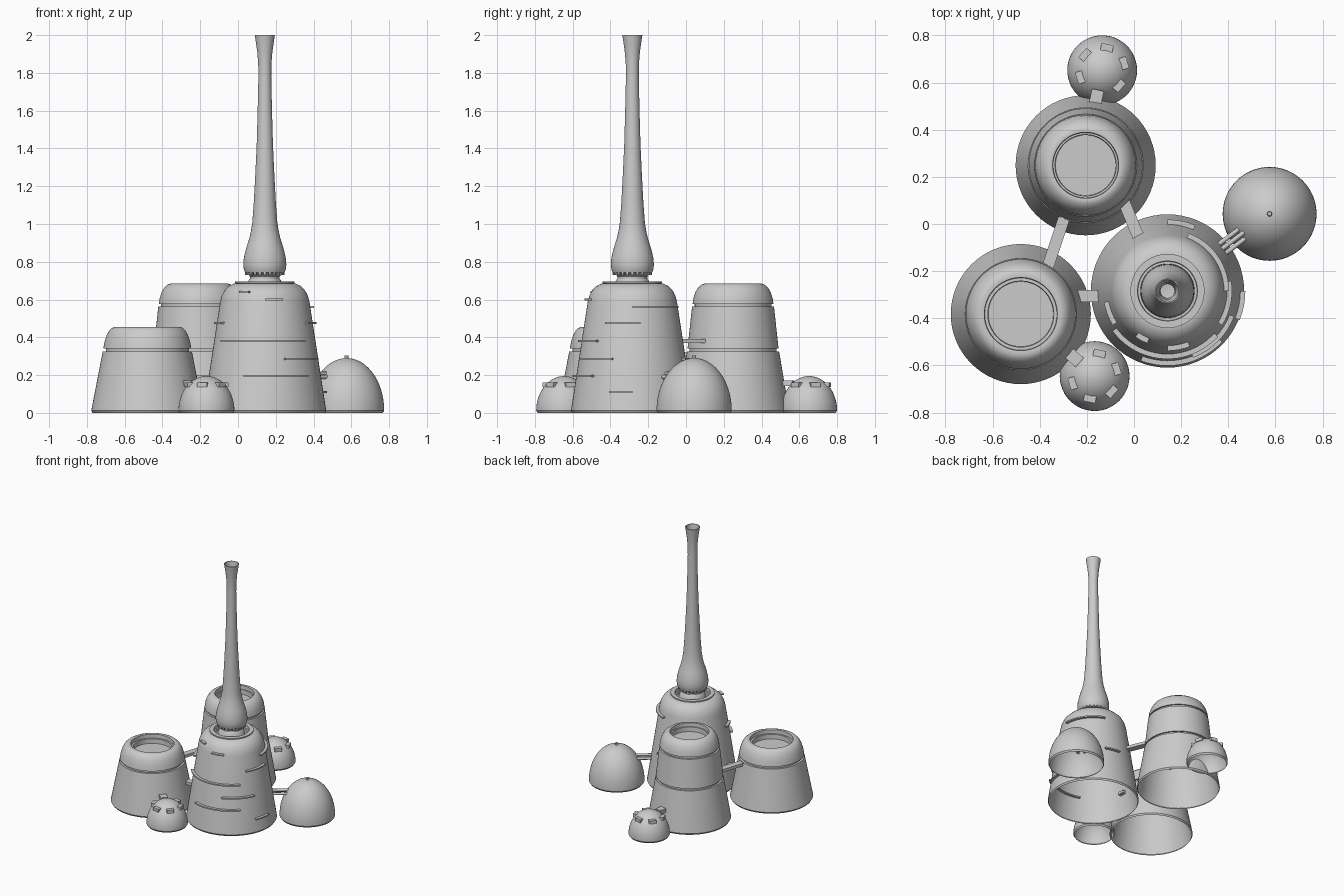
import bpy, bmesh, math
from mathutils import Matrix, Vector


def finish(bm, name, loc=(0, 0, 0), rot=0.0, angle=35):
    bmesh.ops.remove_doubles(bm, verts=bm.verts, dist=1e-5)
    bmesh.ops.recalc_face_normals(bm, faces=bm.faces)
    me = bpy.data.meshes.new(name)
    bm.to_mesh(me)
    bm.free()
    ob = bpy.data.objects.new(name, me)
    bpy.context.collection.objects.link(ob)
    ob.location = loc
    ob.rotation_euler.z = rot
    bpy.ops.object.select_all(action='DESELECT')
    ob.select_set(True)
    bpy.context.view_layer.objects.active = ob
    bpy.ops.object.shade_smooth_by_angle(angle=math.radians(angle))
    return ob


def lathe(name, profile, x, y, n=64):
    bm = bmesh.new()
    rings = [[bm.verts.new((r * math.cos(2 * math.pi * i / n), r * math.sin(2 * math.pi * i / n), z))
              for i in range(n)] if r > 0 else [bm.verts.new((0, 0, z))] for r, z in profile]
    for a, b in zip(rings, rings[1:]):
        for i in range(n):
            j = (i + 1) % n
            if len(b) == 1:
                bm.faces.new((a[i], a[j], b[0]))
            else:
                bm.faces.new((a[i], a[j], b[j], b[i]))
    return finish(bm, name, (x, y, 0))


def box(name, size, loc, rot=0.0):
    bm = bmesh.new()
    bmesh.ops.create_cube(bm, size=1, matrix=Matrix.Diagonal((*size, 1)))
    return finish(bm, name, loc, rot)


def bridge(name, a, b, z, width=0.05, height=0.022):
    a, b = Vector(a), Vector(b)
    d, m = b - a, (a + b) / 2
    return box(name, (d.length, width, height), (m.x, m.y, z), math.atan2(d.y, d.x))


def arc_fin(name, x, y, z, r0, r1, a0, a1, h=0.01):
    # curved ledge hugging the tower wall
    bm = bmesh.new()
    n = max(3, int((a1 - a0) / 5))
    secs = []
    for i in range(n + 1):
        a = math.radians(a0 + (a1 - a0) * i / n)
        secs.append([bm.verts.new((r * math.cos(a), r * math.sin(a), z + dz))
                     for r, dz in ((r0, -h / 2), (r1, -h / 2), (r1, h / 2), (r0, h / 2))])
    for s, t in zip(secs, secs[1:]):
        for k in range(4):
            bm.faces.new((s[k], s[(k + 1) % 4], t[(k + 1) % 4], t[k]))
    bm.faces.new(secs[0])
    bm.faces.new(secs[-1])
    return finish(bm, name, (x, y, 0))


def dome_profile(r, h, power=2.0, n=18):
    pts = [(r - 0.008, 0.0), (r, 0.012)]
    for i in range(1, n + 1):
        t = math.pi / 2 * i / n
        pts.append((r * math.cos(t) if i < n else 0, 0.012 + (h - 0.012) * math.sin(t)))
    return pts


# Main tower with recessed collar
MX, MY = 0.142, -0.284
lathe("main_tower", [
    (0.318, 0), (0.325, 0.012), (0.236, 0.59), (0.228, 0.62), (0.212, 0.65), (0.19, 0.672),
    (0.162, 0.685), (0.15, 0.685), (0.15, 0.695), (0.127, 0.695), (0.125, 0.67), (0.115, 0.67),
    (0.113, 0.655), (0.06, 0.655)], MX, MY)
arc_rim = lathe("tower_collar", [(0.15, 0.685), (0.157, 0.687), (0.157, 0.695), (0.127, 0.695)], MX, MY)

# Tall open chimney with bulb base
lathe("chimney", [
    (0.098, 0.655), (0.09, 0.695), (0.079, 0.71), (0.079, 0.722), (0.09, 0.735), (0.104, 0.742),
    (0.111, 0.76), (0.114, 0.785), (0.111, 0.82), (0.102, 0.86), (0.093, 0.89), (0.082, 0.925),
    (0.073, 0.965), (0.066, 1.01), (0.058, 1.12), (0.05, 1.27), (0.043, 1.42), (0.038, 1.6),
    (0.034, 1.78), (0.035, 1.85), (0.04, 1.91), (0.047, 1.96), (0.053, 2.0), (0.048, 2.0),
    (0.035, 1.91), (0.029, 1.8), (0.033, 1.6), (0.038, 1.42), (0.045, 1.27), (0.053, 1.12),
    (0.06, 1.01), (0.07, 0.95), (0.06, 0.9), (0, 0.88)], MX, MY, 48)

# Studs under the bulb
for i in range(24):
    a = 2 * math.pi * i / 24
    box("bulb_stud", (0.012, 0.012, 0.014),
        (MX + 0.099 * math.cos(a), MY + 0.099 * math.sin(a), 0.737), a)

# Ledges on the main tower: height, start angle, end angle
for z, a0, a1 in [(0.64, -125, -111), (0.60, -90, -68), (0.56, 0, 70), (0.475, -32, 9),
                  (0.475, 190, 212), (0.38, -144, -42), (0.285, -69, -21), (0.285, 67, 90),
                  (0.195, -111, -43), (0.11, -22, 0)]:
    wall = 0.325 - 0.154 * z if z < 0.6 else 0.236 - 0.4 * (z - 0.59)
    arc_fin("tower_ledge", MX, MY, z, wall - 0.015, wall + 0.022, a0, a1)

# Rear tower: two grooves and a stepped recess in the roof
lathe("rear_tower", [
    (0.29, 0), (0.297, 0.012), (0.244, 0.325), (0.23, 0.325), (0.23, 0.34), (0.241, 0.34),
    (0.217, 0.562), (0.203, 0.562), (0.203, 0.577), (0.214, 0.577), (0.209, 0.61), (0.198, 0.642),
    (0.183, 0.666), (0.165, 0.68), (0.15, 0.685), (0.14, 0.683), (0.138, 0.655), (0.13, 0.655),
    (0.128, 0.62), (0, 0.62)], -0.205, 0.249)

# Left tower: one groove, lower
lathe("left_tower", [
    (0.29, 0), (0.297, 0.012), (0.236, 0.326), (0.22, 0.326), (0.22, 0.342), (0.233, 0.342),
    (0.226, 0.38), (0.215, 0.412), (0.202, 0.436), (0.187, 0.45), (0.17, 0.456), (0.155, 0.454),
    (0.153, 0.425), (0.14, 0.425), (0.138, 0.39), (0, 0.39)], -0.48, -0.382)

# Large dome with a small cap knob
lathe("large_dome", dome_profile(0.199, 0.29), 0.575, 0.043)
lathe("dome_knob", [(0.011, 0.28), (0.011, 0.302), (0.008, 0.305), (0, 0.305)], 0.575, 0.043, 16)

# Small domes with window boxes; one of six slots holds the link block
for x, y, skip in [(-0.135, 0.652, 258), (-0.167, -0.645, 138)]:
    lathe("small_dome", dome_profile(0.148, 0.195), x, y, 48)
    for k in range(6):
        deg = 18 + 60 * k
        a = math.radians(deg)
        if deg == skip:
            box("dome_link", (0.065, 0.052, 0.03),
                (x + 0.118 * math.cos(a), y + 0.118 * math.sin(a), 0.157), a)
        else:
            box("dome_window", (0.03, 0.052, 0.024),
                (x + 0.098 * math.cos(a), y + 0.098 * math.sin(a), 0.15), a)

# Bridges between the towers
bridge("bridge_rear_main", (-0.045, 0.10), (0.025, -0.07), 0.38)
bridge("bridge_rear_left", (-0.29, 0.045), (-0.365, -0.18), 0.31)
bridge("bridge_left_main", (-0.24, -0.305), (-0.13, -0.305), 0.19)

# Three pipes from the main tower to the large dome
pipe_angle = math.atan2(0.043 - MY, 0.575 - MX)
for off, z in [(-0.024, 0.19), (0, 0.208), (0.024, 0.19)]:
    bm = bmesh.new()
    bmesh.ops.create_cone(bm, cap_ends=True, segments=16, radius1=0.01, radius2=0.01, depth=0.16,
                          matrix=Matrix.Rotation(math.pi / 2, 4, 'Y'))
    finish(bm, "dome_pipe", (0.41 - off * math.sin(pipe_angle),
                             -0.078 + off * math.cos(pipe_angle), z), pipe_angle)
